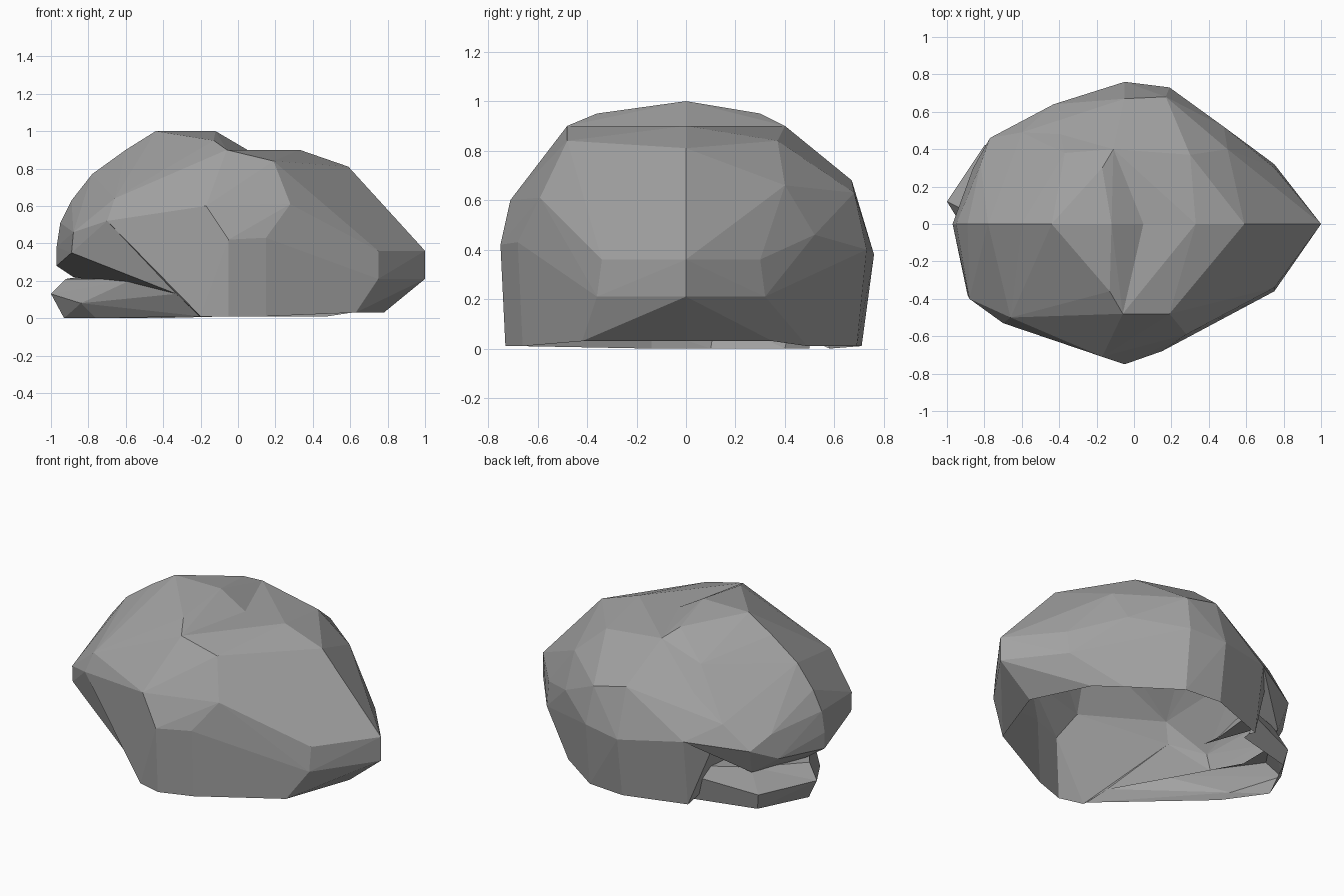
import bpy
import bmesh
import math

# Remove the default cube only
default_cube = bpy.data.objects.get("Cube")
if default_cube:
    bpy.data.objects.remove(default_cube, do_unlink=True)

# One plain stone colour
stone = bpy.data.materials.new("grey stone")
stone.use_nodes = True
stone_colour = (0.36, 0.36, 0.36, 1)
stone.diffuse_color = stone_colour
stone.node_tree.nodes["Principled BSDF"].inputs["Base Color"].default_value = stone_colour


def chiselled_block(name, points):
    """Wrap the corner points in flat facets, merging nearly coplanar ones."""
    bm = bmesh.new()
    for point in points:
        bm.verts.new(point)
    result = bmesh.ops.convex_hull(bm, input=bm.verts[:])
    loose = {item for item in result["geom_interior"] + result["geom_unused"]
             if isinstance(item, bmesh.types.BMVert)}
    bmesh.ops.delete(bm, geom=list(loose), context="VERTS")
    bmesh.ops.recalc_face_normals(bm, faces=bm.faces[:])
    mesh = bpy.data.meshes.new(name)
    bm.to_mesh(mesh)
    bm.free()
    mesh.materials.append(stone)
    block = bpy.data.objects.new(name, mesh)
    bpy.context.collection.objects.link(block)
    return block


def fuse(base, other):
    """Join another block into the base as one outer skin."""
    union = base.modifiers.new("fuse", "BOOLEAN")
    union.operation = "UNION"
    union.solver = "EXACT"
    union.object = other
    bpy.context.view_layer.objects.active = base
    bpy.ops.object.modifier_apply(modifier=union.name)
    bpy.data.objects.remove(other, do_unlink=True)


def open_underside(block, height):
    """Drop the faces lying on the ground, leaving a hollow shell."""
    bm = bmesh.new()
    bm.from_mesh(block.data)
    ground = [f for f in bm.faces if all(v.co.z < height for v in f.verts)]
    bmesh.ops.delete(bm, geom=ground, context="FACES")
    bmesh.ops.dissolve_limit(bm, angle_limit=math.radians(2),
                             verts=bm.verts[:], edges=bm.edges[:])
    bm.to_mesh(block.data)
    bm.free()


def along_middle(profile):
    """Place a side profile on the middle plane."""
    return [(x, 0, z) for x, z in profile]


# Shared corners where the blocks meet
front_brow = (-0.06, -0.48, 0.9)
back_brow = (-0.11, 0.4, 0.9)
front_shoulder = (-0.66, -0.5, 0.64)
back_shoulder = (-0.6, 0.49, 0.52)
front_cheek = (-0.7, -0.53, 0.52)
front_chin = (-0.33, -0.63, 0.13)
notch_end = (-0.56, -0.42, 0.21)

# Crown: the tall rounded hump over the left half
crown_ridge = along_middle([
    (0.05, 0.9), (-0.12, 1), (-0.44, 1), (-0.6, 0.9), (-0.78, 0.77),
    (-0.89, 0.63), (-0.95, 0.51), (-0.97, 0.38), (-0.97, 0.28),
])
crown_sides = [
    front_brow, back_brow, front_shoulder, back_shoulder, front_cheek,
    front_chin, notch_end,
    (-0.13, -0.36, 0.95), (-0.17, 0.3, 0.95), (-0.37, 0.38, 0.8),
    (-0.88, -0.4, 0.46), (-0.89, -0.38, 0.35), (-0.37, -0.59, 0.43),
    (-0.82, 0.32, 0.45), (-0.86, 0.3, 0.3), (-0.77, 0.46, 0.38),
    (-0.74, 0.4, 0.22), (-0.88, 0.05, 0.22), (-0.43, 0.64, 0.42),
]
crown = chiselled_block("rock_crown", crown_ridge + crown_sides)

# Body: the broad middle, running out to the blunt nose
nose_ridge = along_middle([
    (0.05, 0.9), (0.33, 0.9), (0.59, 0.81), (0.72, 0.65), (0.8, 0.57),
    (1, 0.36), (1, 0.21), (0.78, 0.03),
])
body_front = [
    front_brow, front_shoulder, front_cheek, front_chin,
    (0.19, -0.48, 0.84), (0.28, -0.59, 0.61), (-0.17, -0.71, 0.6),
    (-0.05, -0.75, 0.42), (0.15, -0.68, 0.43), (-0.37, -0.59, 0.43),
    (0.75, -0.34, 0.36), (0.75, -0.36, 0.21), (0.63, -0.42, 0.03),
    (0.4, -0.53, 0.01), (0.15, -0.66, 0.01), (-0.05, -0.73, 0.01),
    (-0.2, -0.69, 0.01),
]
body_back = [
    back_brow, back_shoulder, (0.3, 0.37, 0.84), (0.5, 0.4, 0.66),
    (0.48, 0.52, 0.46), (-0.05, 0.67, 0.68), (0.17, 0.68, 0.63),
    (-0.05, 0.76, 0.38), (0.19, 0.73, 0.4), (-0.32, 0.64, 0.42),
    (-0.43, 0.64, 0.42), (0.75, 0.3, 0.36), (0.75, 0.32, 0.21),
    (0.61, 0.35, 0.03), (0.48, 0.49, 0.01), (0.19, 0.69, 0.01),
    (-0.05, 0.71, 0.01), (-0.42, 0.58, 0),
]
rock = chiselled_block("rock", nose_ridge + body_front + body_back)

# Foot: the low ledge that sticks out beneath the crown
foot_corners = [
    (-1, 0.12, 0.13), (-0.93, 0.1, 0), (-0.84, -0.14, 0.08),
    (-0.76, -0.14, 0), (-0.78, 0.4, 0), (-0.8, 0.42, 0.1),
    (-0.92, 0.08, 0.21), (-0.72, 0.38, 0.24), (-0.2, 0.6, 0.2),
    front_chin, notch_end, (-0.2, -0.67, 0.01), (-0.4, 0.5, 0),
    (0, -0.4, 0.01), (0, 0.4, 0.01),
]
foot = chiselled_block("rock_foot", foot_corners)

# Fuse into one hollow shell, open at the ground
fuse(rock, crown)
fuse(rock, foot)
open_underside(rock, 0.05)
